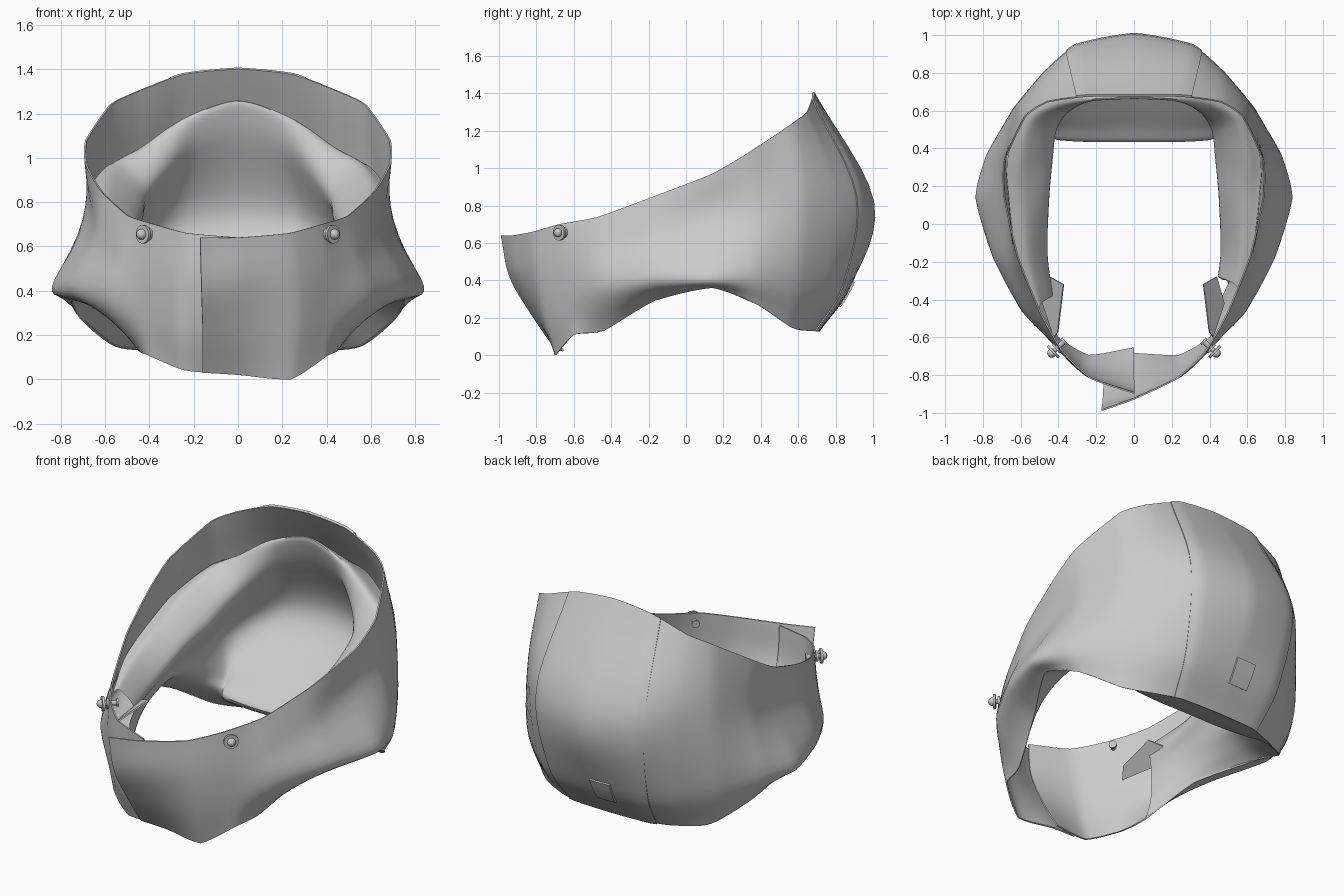
import bpy, math
from mathutils import Vector

if "Cube" in bpy.data.objects:
    bpy.data.objects.remove(bpy.data.objects["Cube"])

grey = bpy.data.materials.new("cloth_grey")
grey.diffuse_color = (0.6, 0.6, 0.6, 1)
grey.use_nodes = True
grey.node_tree.nodes["Principled BSDF"].inputs["Base Color"].default_value = grey.diffuse_color
metal = bpy.data.materials.new("stud_grey")
metal.diffuse_color = (0.58, 0.58, 0.58, 1)
metal.use_nodes = True
metal.node_tree.nodes["Principled BSDF"].inputs["Base Color"].default_value = metal.diffuse_color


def finish(ob, mat, thick=0, offset=-1, angle=40):
    ob.data.materials.append(mat)
    bpy.ops.object.select_all(action='DESELECT')
    ob.select_set(True)
    bpy.context.view_layer.objects.active = ob
    if thick:
        m = ob.modifiers.new("thickness", 'SOLIDIFY')
        m.thickness, m.offset = thick, offset
        bpy.ops.object.modifier_apply(modifier=m.name)
    bpy.ops.object.shade_smooth_by_angle(angle=math.radians(angle))
    return ob


def spline(pts, t, straight=0.0):
    """Catmull-Rom point at index position t, optionally blended to straight."""
    n = len(pts)
    i = max(0, min(int(t), n - 2))
    f = t - i
    b, c = pts[i], pts[i + 1]
    a = pts[i - 1] if i > 0 else 2 * b - c
    d = pts[i + 2] if i + 2 < n else 2 * c - b
    p = 0.5 * (2 * b + (c - a) * f + (2 * a - 5 * b + 4 * c - d) * f ** 2
               + (3 * b - a - 3 * c + d) * f ** 3)
    return p.lerp(b.lerp(c, f), straight)


def patch(name, rows, u0, u1, v0, v1, nu, nv, thick=0, offset=-1, straight=.5):
    """Smooth sheet through rows of stations, between the given limits."""
    verts, faces = [], []
    for i in range(nu + 1):
        u = u0 + (u1 - u0) * i / nu
        col = [spline(r, u, straight) for r in rows]
        verts += [spline(col, v0 + (v1 - v0) * j / nv) for j in range(nv + 1)]
    s = nv + 1
    for i in range(nu):
        for j in range(nv):
            k = i * s + j
            faces.append((k, k + 1, k + s + 1, k + s))
    me = bpy.data.meshes.new(name)
    me.from_pydata(verts, [], faces)
    ob = bpy.data.objects.new(name, me)
    bpy.context.collection.objects.link(ob)
    return finish(ob, grey, thick, offset)


def vecs(row):
    return [Vector(p) for p in row]


def mirrored(row):
    return row + [Vector((-p.x, p.y, p.z)) for p in reversed(row[:-1])]


# Outer hood: stations from front centre round the right side to back centre
top = vecs([(0, -.93, .64), (.23, -.82, .66), (.38, -.68, .70), (.50, -.47, .74),
            (.62, -.17, .85), (.69, .14, .97), (.69, .33, 1.08), (.58, .57, 1.24),
            (.46, .65, 1.30), (.25, .68, 1.38), (0, .68, 1.405)])
upper = vecs([(0, -.91, .44), (.26, -.80, .45), (.41, -.66, .48), (.54, -.49, .55),
              (.65, -.2, .63), (.68, .14, .72), (.69, .37, .78), (.62, .62, .85),
              (.48, .80, .85), (.31, .94, .85), (0, 1.0, .82)])
lower = vecs([(0, -.81, .22), (.26, -.76, .22), (.42, -.63, .28), (.59, -.46, .35),
              (.75, -.17, .40), (.84, .14, .42), (.78, .37, .44), (.64, .60, .42),
              (.46, .76, .38), (.28, .86, .38), (0, .88, .38)])
hem = vecs([(0, -.69, .02), (.24, -.70, 0), (.41, -.60, .11), (.45, -.44, .13),
            (.57, -.17, .29), (.75, .14, .36), (.71, .38, .27), (.56, .56, .15),
            (.40, .65, .13), (.25, .70, .13), (0, .71, .13)])
# free edge of the overlapping front flap
flap_edge = vecs([(-.17, -.99, .64), (-.165, -.945, .42), (-.16, -.83, .22), (-.16, -.70, .03)])
shell_rows = []
for row, edge in zip((top, upper, lower, hem), flap_edge):
    full = [edge] + mirrored(row)
    full[-1] = full[-1] + Vector((0, .03, 0))      # left half tucks underneath
    shell_rows.append(full)
shell_rows[3][-2].z = .04                          # left hem sits a little higher
patch("hood_shell", shell_rows, 0, 21, 0, 3, 126, 18, .008)

# Back centre panel and small tag laid on the shell
patch("back_panel", shell_rows, 9.75, 12.25, 0, 3, 20, 18, .006, 1)
patch("back_tag", shell_rows, 10.95, 11.4, 1.95, 2.4, 4, 4, .016, 1)

# Padded lining: from the hem, over the lower lip, through the bowl,
# over the padded roll and back to the shell
lip = vecs([(.45, -.40, .22), (.54, -.17, .34), (.63, .14, .41), (.60, .34, .35),
            (.46, .48, .28), (.41, .45, .26), (.22, .44, .25), (0, .44, .25)])
ledge = vecs([(.45, -.39, .31), (.51, -.17, .42), (.54, .14, .47), (.52, .34, .43),
              (.46, .52, .37), (.40, .53, .36), (.22, .54, .36), (0, .55, .36)])
bowl = vecs([(.45, -.39, .42), (.49, -.17, .49), (.50, .14, .56), (.50, .36, .56),
             (.50, .58, .58), (.42, .72, .62), (.26, .84, .68), (0, .88, .70)])
roll = vecs([(.43, -.38, .52), (.46, -.15, .58), (.45, .14, .70), (.43, .35, .76),
             (.41, .50, .83), (.34, .60, .93), (.20, .68, 1.07), (0, .70, 1.13)])
crest = vecs([(.49, -.42, .62), (.55, -.17, .70), (.57, .14, .80), (.58, .33, .88),
              (.53, .54, .97), (.42, .62, 1.05), (.24, .66, 1.18), (0, .67, 1.26)])
blend = (.5, .55, .6, .65, .65, .6, .5, .45)
tuck = [a.lerp(b, k) for a, b, k in zip(top[3:], upper[3:], blend)]
tuck = [Vector((p.x * .97, p.y * .985, p.z - .02)) for p in tuck]
liner_rows = [mirrored(r) for r in (hem[3:], lip, ledge, bowl, roll, crest, tuck)]
patch("padded_lining", liner_rows, .45, 14, 0, 6, 84, 36, straight=.15)

# Small loose flaps inside the front corners
for side in (1, -1):
    pts = [(.42, -.60, .44), (.48, -.42, .46), (.44, -.28, .52), (.37, -.32, .55), (.40, -.57, .51)]
    me = bpy.data.meshes.new("inner_flap")
    me.from_pydata([(x * side, y, z) for x, y, z in pts], [], [(0, 1, 2, 3, 4)])
    ob = bpy.data.objects.new("inner_flap", me)
    bpy.context.collection.objects.link(ob)
    finish(ob, grey, .008)

# Studs: post, inner and outer discs, ball head
for side in (1, -1):
    axis = Vector((.72 * side, -.69, 0)).normalized()
    base = Vector((.395 * side, -.645, .655))
    rot = axis.to_track_quat('Z', 'Y').to_euler()
    for name, r, depth, d in (("stud_post", .014, .10, .01), ("stud_inner_disc", .022, .012, -.035),
                              ("stud_washer", .03, .012, .02), ("stud_disc", .042, .014, .045)):
        bpy.ops.mesh.primitive_cylinder_add(vertices=16, radius=r, depth=depth,
                                            location=base + axis * d, rotation=rot)
        ob = bpy.context.object
        ob.name = name
        finish(ob, metal)
    bpy.ops.mesh.primitive_uv_sphere_add(segments=16, ring_count=8, radius=.024,
                                         location=base + axis * .056)
    bpy.context.object.name = "stud_head"
    finish(bpy.context.object, metal)
